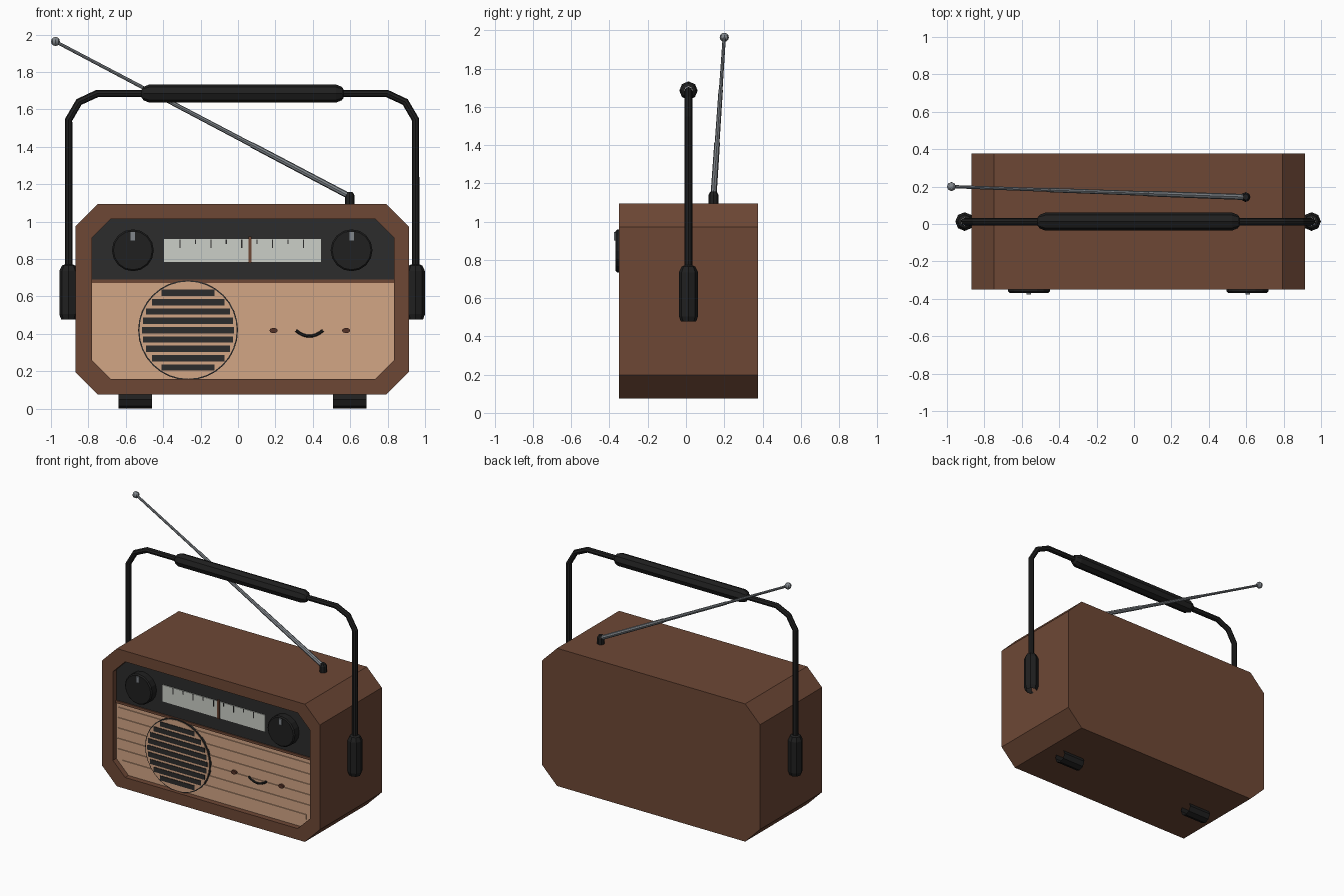
import bpy, bmesh, math
from mathutils import Vector

cube = bpy.data.objects.get("Cube")
if cube:
    bpy.data.objects.remove(cube, do_unlink=True)


def material(name, r, g, b):
    m = bpy.data.materials.new(name)
    m.use_nodes = True
    m.diffuse_color = (r, g, b, 1)
    m.node_tree.nodes["Principled BSDF"].inputs["Base Color"].default_value = (r, g, b, 1)
    return m


WOOD = material("brown wood", 0.155, 0.064, 0.036)
TAN = material("tan slats", 0.65, 0.38, 0.235)
PANEL = material("charcoal panel", 0.025, 0.025, 0.025)
BLACK = material("soft black", 0.014, 0.014, 0.014)
METAL = material("grey metal", 0.22, 0.24, 0.26)
DIAL = material("pale dial", 0.6, 0.62, 0.57)
EYE = material("dark brown", 0.09, 0.032, 0.02)


def loft(name, rings, mat, caps=True):
    """Skin a sequence of equal-sized point rings."""
    bm = bmesh.new()
    loops = [[bm.verts.new(p) for p in ring] for ring in rings]
    n = len(loops[0])
    for a, b in zip(loops, loops[1:]):
        for i in range(n):
            j = (i + 1) % n
            bm.faces.new((a[i], a[j], b[j], b[i]))
    if caps:
        bm.faces.new(loops[0])
        bm.faces.new(loops[-1])
    bmesh.ops.recalc_face_normals(bm, faces=bm.faces)
    mesh = bpy.data.meshes.new(name)
    bm.to_mesh(mesh)
    bm.free()
    mesh.materials.append(mat)
    ob = bpy.data.objects.new(name, mesh)
    bpy.context.collection.objects.link(ob)
    return ob


def at_y(profile, y):
    return [(x, y, z) for x, z in profile]


def prism(name, profile, y0, y1, mat):
    return loft(name, [at_y(profile, y0), at_y(profile, y1)], mat)


def plate(name, x0, x1, z0, z1, y0, y1, mat):
    return prism(name, [(x0, z0), (x1, z0), (x1, z1), (x0, z1)], y0, y1, mat)


def octagon(x0, x1, z0, z1, c):
    return [(x0 + c, z0), (x1 - c, z0), (x1, z0 + c), (x1, z1 - c),
            (x1 - c, z1), (x0 + c, z1), (x0, z1 - c), (x0, z0 + c)]


def ellipse(cx, cz, rx, rz, n):
    return [(cx + rx * math.cos(math.tau * i / n), cz + rz * math.sin(math.tau * i / n))
            for i in range(n)]


def tube(name, path, radii, mat, sides=8, caps=False):
    """Round section swept along a path, one radius per point."""
    pts = [Vector(p) for p in path]
    rings = []
    for i, p in enumerate(pts):
        before = (p - pts[i - 1]).normalized() if i else Vector()
        after = (pts[i + 1] - p).normalized() if i < len(pts) - 1 else Vector()
        t = (before + after).normalized()
        u = Vector((0, 1, 0)).cross(t).normalized()
        v = t.cross(u)
        angles = [math.tau * k / sides for k in range(sides)]
        rings.append([p + radii[i] * (u * math.cos(a) + v * math.sin(a)) for a in angles])
    return loft(name, rings, mat, caps)


MID_X, MID_Y = 0.022, 0.013
FRONT, BACK, FLOOR, FACE = -0.35, 0.376, -0.30, -0.31

# Cabinet with a recessed front
outer = octagon(-0.87, 0.915, 0.075, 1.095, 0.122)
IX0, IX1, IZ0, IZ1, IC = -0.78, 0.834, 0.158, 1.015, 0.1
inner = octagon(IX0, IX1, IZ0, IZ1, IC)
loft("cabinet", [at_y(outer, BACK), at_y(outer, FRONT),
                 at_y(inner, FRONT), at_y(inner, FLOOR)], WOOD)

# Upper control panel, divider and lower slatted panel
prism("control_panel", [(IX0, 0.69), (IX1, 0.69), (IX1, IZ1 - IC), (IX1 - IC, IZ1),
                        (IX0 + IC, IZ1), (IX0, IZ1 - IC)], FACE, FLOOR, PANEL)
plate("divider", IX0, IX1, 0.672, 0.69, FACE - 0.008, FLOOR, WOOD)
prism("lower_panel", [(IX0, 0.672), (IX1, 0.672), (IX1, IZ0 + IC), (IX1 - IC, IZ0),
                      (IX0 + IC, IZ0), (IX0, IZ0 + IC)], FACE, FLOOR, TAN)
for i in range(6):
    z = 0.626 - 0.077 * i
    short = max(0, IZ0 + IC - z + 0.02)
    plate("slat", IX0 + 0.015 + short, IX1 - 0.02 - short, z - 0.018, z + 0.018,
          FACE - 0.006, FACE, TAN)

# Speaker disc with dark slots
SX, SZ = -0.267, 0.42
prism("speaker_rim", ellipse(SX, SZ, 0.267, 0.267, 32), FACE - 0.014, FACE, PANEL)
prism("speaker_disc", ellipse(SX, SZ, 0.26, 0.26, 32), FACE - 0.017, FACE, TAN)
for i in range(-4, 5):
    dz = 0.05 * i
    half = math.sqrt(0.245 ** 2 - dz ** 2)
    plate("speaker_slot", SX - half, SX + half, SZ + dz - 0.017, SZ + dz + 0.017,
          FACE - 0.021, FACE - 0.016, PANEL)

# Tuning dial, ticks and needle
plate("dial", -0.396, 0.444, 0.784, 0.907, FACE - 0.006, FACE, DIAL)
for i in range(9):
    x = -0.31 + 0.0825 * i
    length = 0.025 if i % 2 else 0.045
    plate("dial_tick", x - 0.003, x + 0.003, 0.905 - length, 0.905,
          FACE - 0.009, FACE - 0.005, PANEL)
plate("dial_needle", 0.056, 0.072, 0.78, 0.92, FACE - 0.013, FACE - 0.005, WOOD)

# Knobs with pointers
for x in (-0.562, 0.607):
    big, small = ellipse(x, 0.847, 0.112, 0.112, 16), ellipse(x, 0.847, 0.104, 0.104, 16)
    loft("knob", [at_y(big, FACE), at_y(big, -0.36), at_y(small, -0.368)], BLACK)
    plate("knob_pointer", x - 0.012, x + 0.012, 0.9, 0.945, -0.376, -0.367, METAL)

# Little face
for x in (0.19, 0.578):
    prism("eye", ellipse(x, 0.418, 0.022, 0.014, 10), FACE - 0.015, FACE, EYE)
smile = []
for i in range(9):
    s = i / 4 - 1
    smile.append((0.382 + 0.072 * s, FACE - 0.008, 0.388 + 0.03 * s * s))
tube("smile", smile, [0.008] * 9, BLACK, 6, True)

# Feet: short open rolls
for x in (-0.55, 0.597):
    tube("foot", [(x - 0.09, MID_Y, 0.05), (x + 0.09, MID_Y, 0.05)], [0.05, 0.05], BLACK)

# Carry handle, grip and side mounts
half_path = [(0.9275, 0.7), (0.9275, 1.545), (0.872, 1.64), (0.775, 1.685)]
path = [(MID_X - x, MID_Y, z) for x, z in half_path]
path += [(MID_X + x, MID_Y, z) for x, z in reversed(half_path)]
tube("handle", path, [0.02] * len(path), BLACK)
tube("grip", [(x, MID_Y, 1.685) for x in (-0.515, -0.505, -0.475, 0.525, 0.555, 0.565)],
     [0.022, 0.036, 0.048, 0.048, 0.036, 0.022], BLACK)
for side in (-1, 1):
    x = MID_X + side * 0.9275
    tube("handle_mount", [(x, MID_Y, z) for z in (0.478, 0.505, 0.735, 0.765, 0.772)],
         [0.04, 0.05, 0.05, 0.036, 0.021], BLACK)

# Telescopic antenna
base, tip = Vector((0.597, 0.144, 1.135)), Vector((-0.976, 0.2, 1.963))
tube("antenna_socket", [(0.597, 0.144, z) for z in (1.09, 1.14, 1.158)],
     [0.026, 0.026, 0.016], BLACK, 8, True)
for i, radius in enumerate((0.016, 0.0125, 0.0095)):
    tube("antenna_section", [base.lerp(tip, i / 3), base.lerp(tip, (i + 1) / 3)],
         [radius, radius - 0.001], METAL, 8, True)
steps = [math.pi * (i + 0.1) / 6.2 for i in range(7)]
tube("antenna_tip", [tip + Vector((0, 0, -0.024 * math.cos(a))) for a in steps],
     [0.024 * math.sin(a) for a in steps], METAL, 8, True)
